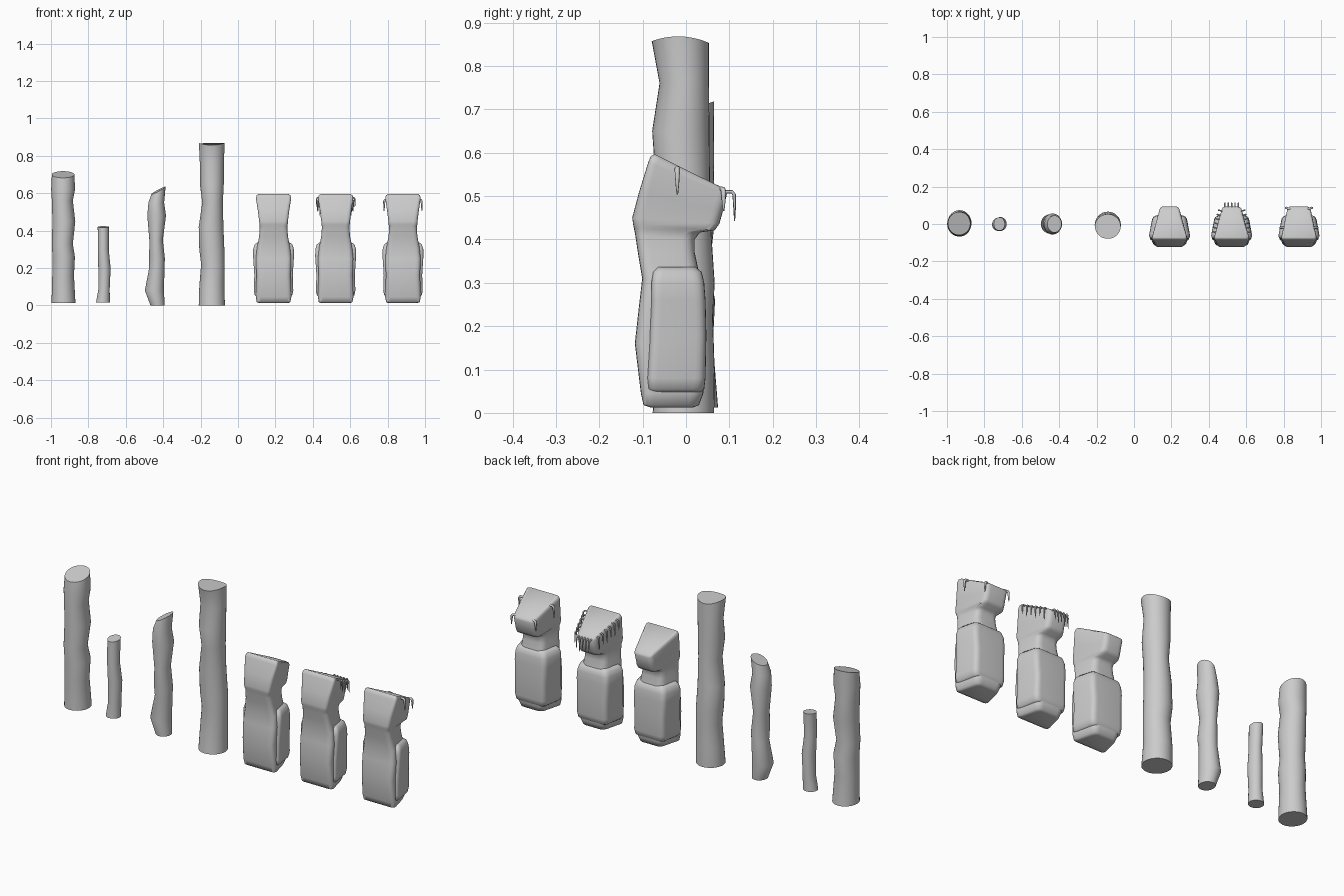
import bpy, math
from mathutils import Vector


def make(name, rings, angle=40):
    """Loft closed rings of equal length, cap both ends, smooth by angle."""
    n = len(rings[0])
    verts = [p for r in rings for p in r]
    faces = [(i * n + j, i * n + (j + 1) % n, (i + 1) * n + (j + 1) % n, (i + 1) * n + j)
             for i in range(len(rings) - 1) for j in range(n)]
    faces.append(tuple(reversed(range(n))))
    faces.append(tuple(range(len(verts) - n, len(verts))))
    me = bpy.data.meshes.new(name)
    me.from_pydata(verts, [], faces)
    ob = bpy.data.objects.new(name, me)
    bpy.context.collection.objects.link(ob)
    bpy.ops.object.select_all(action='DESELECT')
    ob.select_set(True)
    bpy.context.view_layer.objects.active = ob
    bpy.ops.object.shade_smooth_by_angle(angle=math.radians(angle))
    return ob


def log(name, cx, levels, sx, sy, bump=0.0):
    """levels: (x offset, y centre, z, x radius, y radius); the top is cut at a slope."""
    rings = []
    for k, (ox, cy, z, rx, ry) in enumerate(levels):
        ring = []
        for i in range(32):
            a = 2 * math.pi * i / 32
            c, s = math.cos(a), math.sin(a)
            top = (sx * c + sy * s + bump * c * c) if k == len(levels) - 1 else 0
            ring.append((cx + ox + rx * c, cy + ry * s, z + top))
        rings.append(ring)
    return make(name, rings)


def trapezoid(cx, fy, fz, by, bz, wf, wb, r):
    """Rounded trapezoid ring, wide at the front, sloping from front to back."""
    cs = [Vector((-wf, fy, fz)), Vector((wf, fy, fz)), Vector((wb, by, bz)), Vector((-wb, by, bz))]
    out = []
    for i, c in enumerate(cs):
        a = c + (cs[i - 1] - c).normalized() * r
        b = c + (cs[(i + 1) % 4] - c).normalized() * r
        for k in range(6):
            t = k / 5
            p = a * (1 - t) ** 2 + c * 2 * t * (1 - t) + b * t * t
            out.append((p.x + cx, p.y, p.z))
    return out


def drip(name, cx, x, y, dx, dy, length, r=0.005):
    """Thin icicle that leaves the head rim sideways and hangs down."""
    z = 0.592 - (y + 0.08) * 0.47
    d = Vector((dx, dy, 0)).normalized()
    o = Vector((cx + x, y, z)) - d * 0.015
    cu = bpy.data.curves.new(name, 'CURVE')
    cu.dimensions, cu.bevel_depth, cu.bevel_resolution = '3D', r, 2
    cu.use_fill_caps = True
    pts = [(o, 1), (o + d * 0.026, 1), (o + d * 0.031 - Vector((0, 0, 0.007)), 1),
           (o + d * 0.032 - Vector((0, 0, length * .6)), .7), (o + d * 0.032 - Vector((0, 0, length)), .3)]
    sp = cu.splines.new('POLY')
    sp.points.add(len(pts) - 1)
    for p, (co, rad) in zip(sp.points, pts):
        p.co, p.radius = (*co, 1), rad
    bpy.context.collection.objects.link(bpy.data.objects.new(name, cu))


# Logs
log("log_thick", -0.935, [
    (0.002, 0.005, 0.012, .064, .069), (0.0, 0, .16, .058, .062), (0.003, 0, .26, .06, .067),
    (-0.004, -.006, .33, .056, .06), (0.004, 0, .45, .061, .067), (-0.004, 0, .56, .056, .064),
    (0.0, 0, .62, .064, .064), (0, .003, .7, .06, .062)], 0, .018)
log("log_short", -0.72, [
    (-.002, -.002, .015, .037, .036), (.004, 0, .09, .03, .034), (.006, 0, .2, .033, .037),
    (0, -.005, .3, .029, .033), (0, 0, .42, .03, .036)], 0, .004)
log("log_bent", -0.44, [
    (.01, .0, 0, .038, .042), (-.007, 0, .08, .051, .052), (.006, .004, .2, .041, .046),
    (.007, 0, .25, .042, .05), (.002, 0, .35, .036, .046), (.005, 0, .48, .05, .056),
    (.003, -.004, .55, .042, .05), (.015, 0, .615, .038, .045)], .02, .005)
log("log_tall", -0.14, [
    (0, -.006, 0, .07, .071), (0, 0, .1, .067, .066), (.006, 0, .22, .063, .062),
    (0, 0, .3, .067, .066), (-.004, -.004, .42, .066, .062), (.004, -.008, .55, .055, .063),
    (.0, -.012, .65, .064, .066), (.0, -.004, .76, .064, .057), (0, -.013, .855, .069, .066)], 0, -.002, .013)

# Seated figures: one loft from base to head, plus wider hips
BODY = [  # front y, z, back y, z, front half width, back half width, corner radius
    (-.08, .012, .015, .012, .08, .055, .02), (-.098, .018, .03, .018, .095, .062, .025),
    (-.104, .045, .04, .045, .1, .072, .03), (-.118, .16, .047, .18, .096, .072, .035),
    (-.108, .25, .043, .26, .1, .072, .035), (-.101, .31, .033, .31, .094, .068, .035),
    (-.111, .37, .02, .37, .081, .062, .03), (-.117, .41, .02, .4, .078, .058, .03),
    (-.12, .425, .032, .416, .078, .056, .03), (-.122, .435, .066, .421, .079, .053, .025),
    (-.124, .45, .077, .436, .08, .051, .025), (-.108, .51, .085, .465, .088, .05, .025),
    (-.087, .578, .094, .503, .098, .049, .02), (-.081, .592, .091, .513, .095, .047, .02),
    (-.073, .597, .082, .52, .088, .041, .02)]
HIPS = [
    (-.078, .045, .03, .045, .09, .07, .02), (-.09, .055, .042, .055, .104, .083, .025),
    (-.09, .08, .045, .08, .109, .088, .025), (-.085, .16, .047, .18, .106, .086, .025),
    (-.08, .26, .045, .26, .113, .09, .025), (-.08, .3, .042, .3, .113, .088, .025),
    (-.076, .325, .036, .325, .106, .08, .025), (-.066, .336, .022, .336, .092, .068, .02)]
FIGURES = (("plain", .19, 0), ("fringed", .522, 0), ("horned", .882, .01))
for label, cx, wide in FIGURES:
    rows = [(a, b, c, d, wf, wb + (wide if i > 8 else 0), r)
            for i, (a, b, c, d, wf, wb, r) in enumerate(BODY)]
    make(label + "_figure_body", [trapezoid(cx, *r) for r in rows], 60)
    make(label + "_figure_hips", [trapezoid(cx, *r) for r in HIPS], 60)

# Icicle fringe along the sides and back of the middle figure
cx = FIGURES[1][1]
for s in (-1, 1):
    for i in range(6):
        y = -.045 + i * .023
        drip("fringe_side", cx, s * (.098 - (y + .085) * .28), y, s, .27, .05 + .012 * (i % 2), .004)
for i in range(5):
    drip("fringe_back", cx, (i - 2) * .018, .095, 0, 1, .055 + .012 * (i % 2), .004)

# Paired icicles at the sides and rear corners of the last figure
cx = FIGURES[2][1]
for s in (-1, 1):
    drip("side_icicle", cx, s * .084, -.02, s, 0, .06, .006)
    drip("corner_icicle", cx, s * .054, .082, s, .3, .05, .006)
